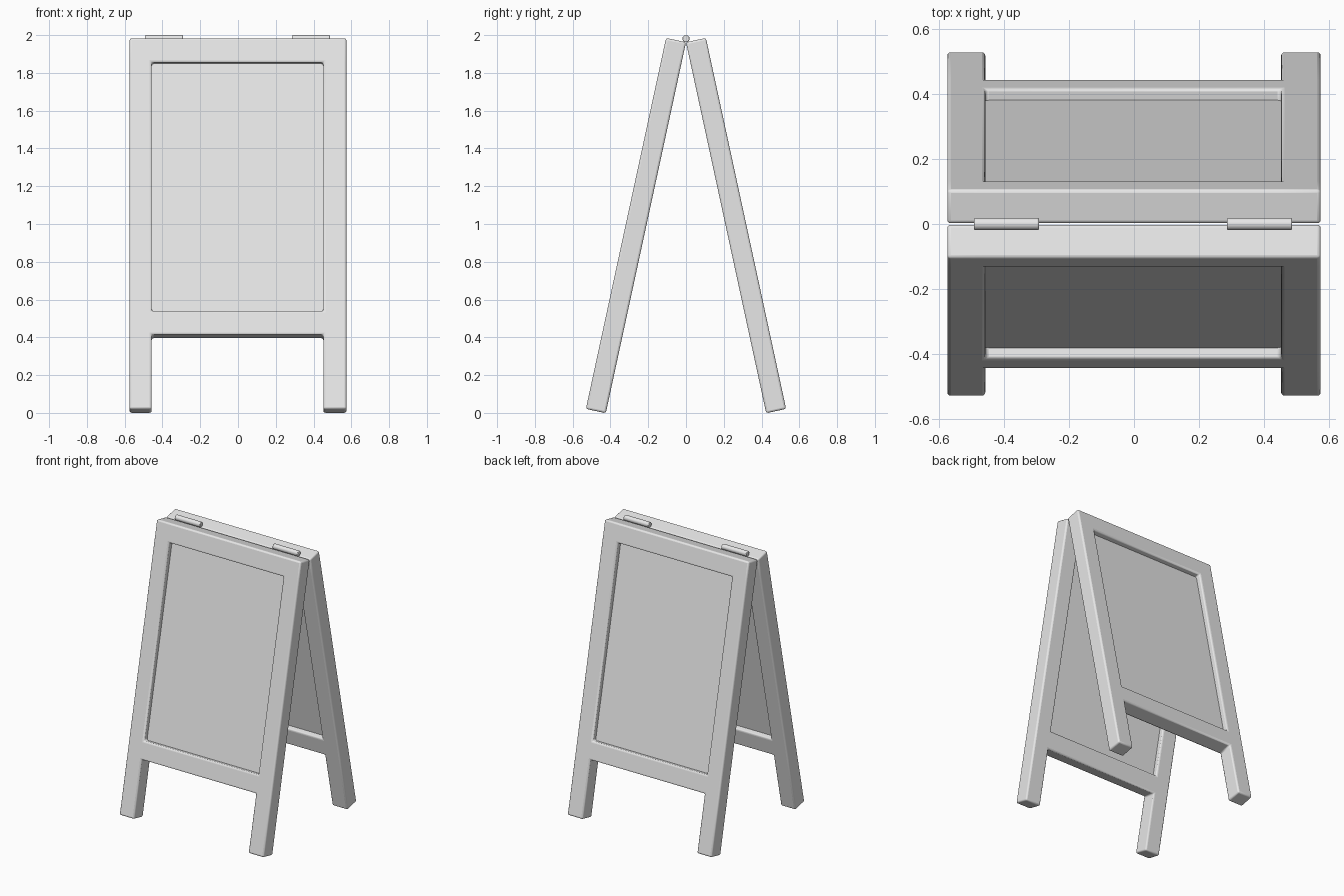
import bpy, bmesh, math
from mathutils import Matrix

if "Cube" in bpy.data.objects:
    bpy.data.objects.remove(bpy.data.objects["Cube"])

grey = bpy.data.materials.new("light_grey")
grey.diffuse_color = (0.8, 0.8, 0.8, 1)
grey.use_nodes = True
grey.node_tree.nodes["Principled BSDF"].inputs["Base Color"].default_value = grey.diffuse_color

TILT = math.radians(12.2)
PIVOT_Z = 1.962
DEPTH = 0.108
XS = [-0.574, -0.457, 0.452, 0.574]       # leg edges
ZS = [0, -0.131, -1.477, -1.605, -2.009]  # rail edges, down from the hinge


def finish(bm, name, bevel, segments=3):
    bmesh.ops.recalc_face_normals(bm, faces=bm.faces)
    mesh = bpy.data.meshes.new(name)
    bm.to_mesh(mesh)
    bm.free()
    ob = bpy.data.objects.new(name, mesh)
    bpy.context.collection.objects.link(ob)
    mesh.materials.append(grey)
    if bevel:
        mod = ob.modifiers.new("bevel", 'BEVEL')
        mod.width, mod.segments = bevel, segments
        mod.limit_method, mod.angle_limit = 'ANGLE', math.radians(40)
    bpy.ops.object.select_all(action='DESELECT')
    ob.select_set(True)
    bpy.context.view_layer.objects.active = ob
    bpy.ops.object.shade_smooth_by_angle(angle=math.radians(40))
    return ob


def leaf_place(side):
    # side -1 is the front leaf, +1 the back leaf
    return Matrix.Translation((0, 0, PIVOT_Z)) @ Matrix.Rotation(side * TILT, 4, 'X')


def frame(side, name):
    # legs and rails as one welded slab with two openings
    bm = bmesh.new()
    grid = [[bm.verts.new((x, 0, z)) for x in XS] for z in ZS]
    for r in range(4):
        for c in range(3):
            if c == 1 and r in (1, 3):
                continue
            bm.faces.new((grid[r][c], grid[r][c + 1], grid[r + 1][c + 1], grid[r + 1][c]))
    ext = bmesh.ops.extrude_face_region(bm, geom=bm.faces[:], use_keep_orig=True)
    verts = [v for v in ext["geom"] if isinstance(v, bmesh.types.BMVert)]
    bmesh.ops.translate(bm, verts=verts, vec=(0, side * DEPTH, 0))
    bmesh.ops.transform(bm, matrix=leaf_place(side), verts=bm.verts)
    finish(bm, name, 0.011)


def panel(side, name):
    # thin board let into the frame opening
    bm = bmesh.new()
    bmesh.ops.create_cube(bm, size=1)
    w, h, t = XS[2] - XS[1] + 0.02, ZS[1] - ZS[2] + 0.02, 0.032
    m = (leaf_place(side)
         @ Matrix.Translation(((XS[1] + XS[2]) / 2, side * DEPTH / 2, (ZS[1] + ZS[2]) / 2))
         @ Matrix.Diagonal((w, t, h, 1)))
    bmesh.ops.transform(bm, matrix=m, verts=bm.verts)
    finish(bm, name, 0)


def hinge(x, name):
    # barrel lying along the ridge
    bm = bmesh.new()
    bmesh.ops.create_cone(bm, cap_ends=True, segments=24, radius1=0.019, radius2=0.019, depth=0.2)
    m = Matrix.Translation((x, 0, 1.981)) @ Matrix.Rotation(math.pi / 2, 4, 'Y')
    bmesh.ops.transform(bm, matrix=m, verts=bm.verts)
    finish(bm, name, 0.004, 2)


for side, label in ((-1, "front"), (1, "back")):
    frame(side, label + "_frame")
    panel(side, label + "_panel")
hinge(-0.392, "left_hinge")
hinge(0.386, "right_hinge")
